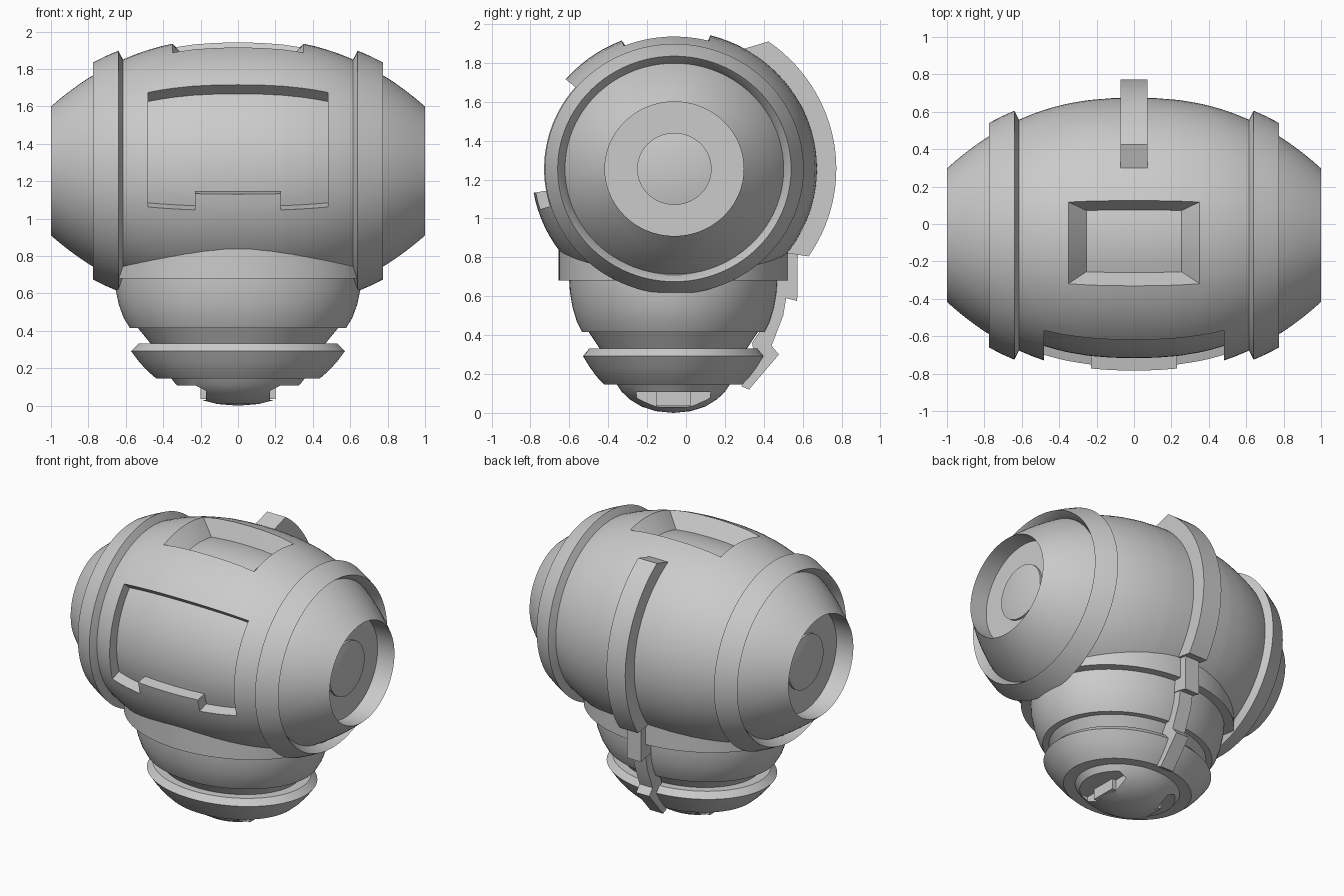
import bpy, bmesh, math

if "Cube" in bpy.data.objects:
    bpy.data.objects.remove(bpy.data.objects["Cube"])

CY, CZ = -0.06, 1.255        # barrel axis (runs along x)
SY = 1.035                   # barrel is slightly wider in y


def finish(name, bm, angle=24):
    bmesh.ops.remove_doubles(bm, verts=bm.verts, dist=1e-5)
    bmesh.ops.recalc_face_normals(bm, faces=bm.faces)
    me = bpy.data.meshes.new(name)
    bm.to_mesh(me)
    bm.free()
    ob = bpy.data.objects.new(name, me)
    bpy.context.collection.objects.link(ob)
    smooth(ob, angle)
    return ob


def smooth(ob, angle):
    bpy.ops.object.select_all(action='DESELECT')
    ob.select_set(True)
    bpy.context.view_layer.objects.active = ob
    bpy.ops.object.shade_smooth_by_angle(angle=math.radians(angle))


def lathe(name, profile, place, n=96, closed=False):
    """Spin (r, h) points; place(r, angle, h) gives the position."""
    bm = bmesh.new()
    rows = [[bm.verts.new(place(r, 2 * math.pi * k / n, h)) for k in range(n)]
            for r, h in profile]
    pairs = list(zip(rows, rows[1:])) + ([(rows[-1], rows[0])] if closed else [])
    for a, b in pairs:
        for k in range(n):
            m = (k + 1) % n
            bm.faces.new((a[k], a[m], b[m], b[k]))
    return finish(name, bm)


def around_x(r, a, h):
    return (h, CY - SY * r * math.cos(a), CZ + r * math.sin(a))


def around_z(r, a, h):
    return (1.23 * r * math.cos(a), -0.065 + r * math.sin(a), h)


def slab(name, pts, half):
    """Extrude a (y, z) outline symmetrically along x."""
    bm = bmesh.new()
    f = bm.faces.new([bm.verts.new((-half, y, z)) for y, z in pts])
    new = bmesh.ops.extrude_face_region(bm, geom=[f])['geom']
    bmesh.ops.translate(bm, vec=(2 * half, 0, 0),
                        verts=[v for v in new if isinstance(v, bmesh.types.BMVert)])
    return finish(name, bm)


def box(name, lo, hi):
    ob = slab(name, [(lo[1], lo[2]), (hi[1], lo[2]), (hi[1], hi[2]), (lo[1], hi[2])],
              (hi[0] - lo[0]) / 2)
    ob.location.x = (hi[0] + lo[0]) / 2
    return ob


# Barrel: grid of rings and angles with a stepped front panel, sloped top pocket, end cups
def barrel_radius(x):
    return 0.71 - 0.365 * abs(x) ** 2.4


half = [(0.905, 0), (0.9, 0.1), (0.89, 0.16), (0.885, 0.185), (0.87, 0.185), (0.87, 0.345)]
half += [(x, barrel_radius(x)) for x in (1, .95, .9, .85, .8, .75, .68, .61, .54, .48,
                                         .41, .35, .255, .23, .12)]
rows = [(-x, r) for x, r in half] + [(0, 0.71)] + [(x, r) for x, r in reversed(half)]
keys = [-17.3, -10, 40.5, 68.4, 70.9, 102.8, 104.6, 342.7]
angs = []
for a, b in zip(keys, keys[1:]):
    n = math.ceil((b - a) / 4)
    angs += [a + (b - a) * k / n for k in range(n)]
NA = len(angs)


def pocket(i, j):
    x, r = rows[i]
    return r > 0.5 and abs(x) < 0.26 and 70.8 < angs[j % NA] < 102.9


def recessed(i, j):
    if not 0 <= i < len(rows) - 1 or min(rows[i][1], rows[i + 1][1]) < 0.5:
        return 0
    x = abs(rows[i][0] + rows[i + 1][0]) / 2
    a = angs[j % NA] + 0.1
    return int(x < 0.48 and -17.3 < a < 40.5 and not (x < 0.23 and a < -10))


bm = bmesh.new()
cache = {}


def vert(i, j, d):
    j %= NA
    if (i, j, d) not in cache:
        x, r = rows[i]
        r -= 0.075 * d + 0.12 * pocket(i, j)
        cache[i, j, d] = bm.verts.new(around_x(r, math.radians(angs[j]), x))
    return cache[i, j, d]


for i in range(len(rows) - 1):
    for j in range(NA):
        d = recessed(i, j)
        c = [(i, j), (i + 1, j), (i + 1, j + 1), (i, j + 1)]
        low = [k for k in range(4) if pocket(*c[k])]
        q = [vert(*p, d) for p in c]
        if len(low) == 1:                       # mitred pocket corner
            q = q[low[0]:] + q[:low[0]]
            bm.faces.new(q[:3])
            bm.faces.new((q[0], q[2], q[3]))
        else:
            bm.faces.new(q)
        if d != recessed(i + 1, j):             # panel side wall
            bm.faces.new((vert(i + 1, j, 0), vert(i + 1, j + 1, 0),
                          vert(i + 1, j + 1, 1), vert(i + 1, j, 1)))
        if d != recessed(i, j + 1):             # panel top / bottom wall
            bm.faces.new((vert(i, j + 1, 0), vert(i + 1, j + 1, 0),
                          vert(i + 1, j + 1, 1), vert(i, j + 1, 1)))
finish("barrel_body", bm)

# Bands around the barrel near each end
for s, side in ((-1, "left"), (1, "right")):
    band = [(0.59, 0.612), (0.643, 0.64), (0.613, 0.71), (0.58, 0.775), (0.54, 0.715), (0.53, 0.66)]
    lathe(side + "_band", [(r, s * h) for r, h in band], around_x, closed=True)

# Neck below the barrel
lathe("collar", [(0, .9), (.59, .9), (.59, .68), (0, .68)], around_z)
lathe("lower_body", [(0, .8), (.535, .8), (.537, .7), (.532, .62), (.518, .54), (.497, .47),
                     (.47, .415), (.435, .415), (.375, .325), (0, .325)], around_z)
lathe("base_flange", [(0, .332), (.432, .332), (.465, .292), (.43, .235), (.393, .185),
                      (.355, .145), (0, .145)], around_z)

# Bottom dome with side openings
dome = lathe("bottom_dome", [(0, .2), (.29, .2), (.29, .145), (.265, .108), (.225, .07),
                             (.165, .033), (.09, .009), (0, 0)], around_z)
for s, side in ((-1, "left"), (1, "right")):
    xs = sorted((s * 0.17, s * 0.5))
    cut = box("opening_cutter", (xs[0], -0.255, 0.03), (xs[1], 0.125, 0.108))
    cut.hide_render = True
    mod = dome.modifiers.new("opening", 'BOOLEAN')
    mod.object, mod.operation, mod.solver = cut, 'DIFFERENCE', 'EXACT'
    bpy.context.view_layer.update()
    bpy.context.view_layer.objects.active = dome
    bpy.ops.object.modifier_apply(modifier=mod.name)
    bpy.data.objects.remove(cut)
    # small tooth inside each opening
    xs = sorted((s * 0.15, s * 0.2))
    box(side + "_opening_tooth", (xs[0], -0.155, 0.035), (xs[1], 0.025, 0.12))
smooth(dome, 24)


# Curved spine strip over the back of the barrel
def back_arc(r, a0, a1, n=28):
    out = []
    for k in range(n + 1):
        a = math.radians(a0 + (a1 - a0) * k / n)
        out.append((CY + SY * r * math.cos(a), CZ + r * math.sin(a)))
    return out


slab("back_strip", back_arc(0.805, 54.5, -34) + back_arc(0.68, -39, 63), 0.072)

# Lower strip running down to the base
slab("strip_block", [(.45, .82), (.575, .82), (.572, .576), (.515, .59), (.45, .6)], 0.055)
slab("lower_strip", [(.44, .64), (.52, .62), (.50, .50), (.44, .345), (.478, .30), (.324, .12),
                     (.285, .137), (.36, .25), (.34, .36), (.40, .45)], 0.05)
